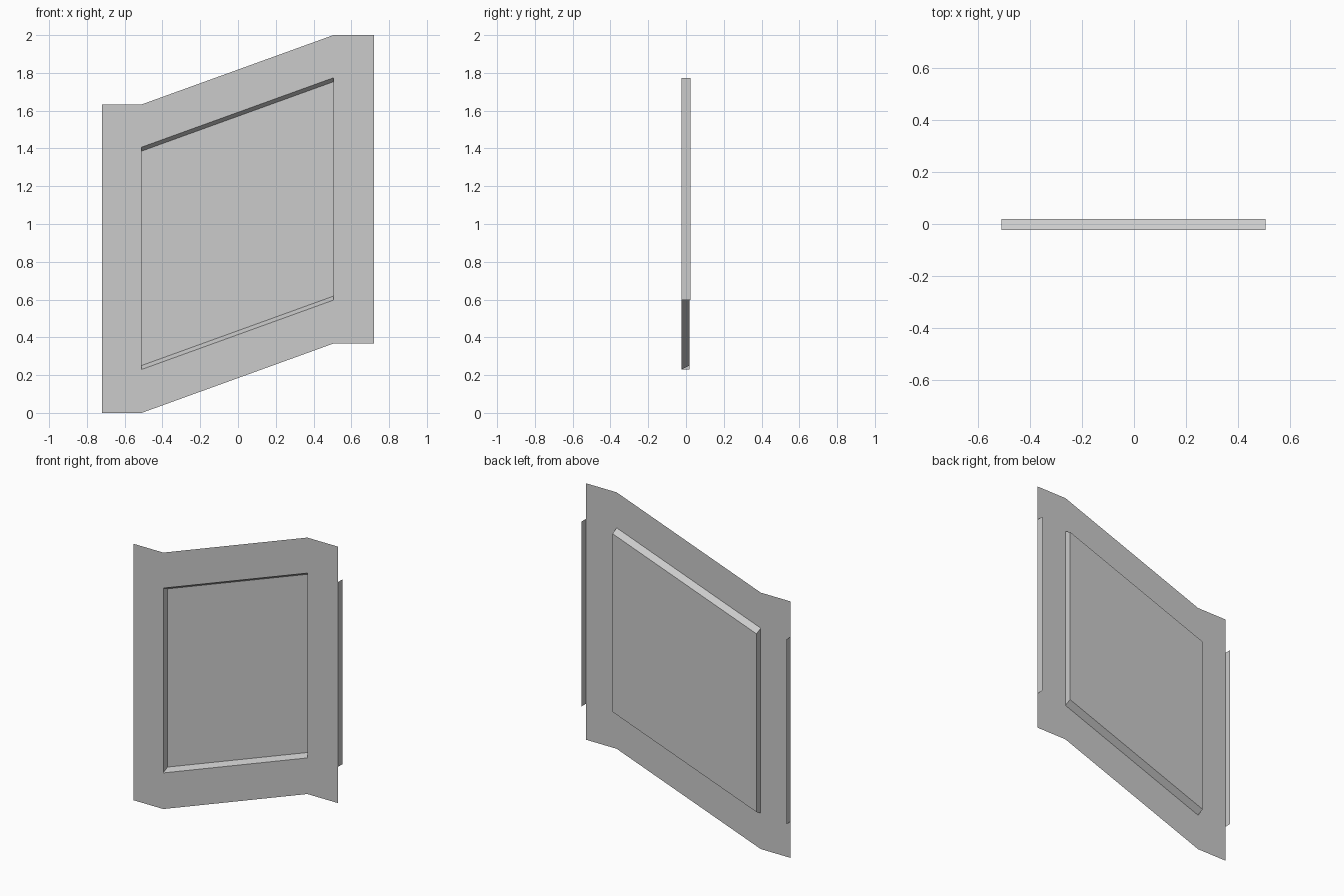
import bpy
import bmesh

cube = bpy.data.objects.get("Cube")
if cube:
    bpy.data.objects.remove(cube, do_unlink=True)

GREY = (0.6, 0.6, 0.6, 1.0)
grey = bpy.data.materials.new("plain grey")
grey.use_nodes = True
grey.diffuse_color = GREY
grey.node_tree.nodes["Principled BSDF"].inputs["Base Color"].default_value = GREY

# Shared layout: the sheet steps up by RISE between its left and right columns
RISE = 0.367
FRONT, BACK = -0.0235, 0.0185
X_OUT, X_LOW, X_HIGH = 0.72, -0.51, 0.505
COLUMNS = [(-X_OUT, 0), (X_LOW, 0), (X_HIGH, RISE), (X_OUT, RISE)]
ROWS = [0, 0.23, 1.407, 1.633]
TAPER = 0.021


def make_part(name, quads):
    """Build one object from a list of four-cornered faces."""
    bm = bmesh.new()
    for quad in quads:
        bm.faces.new([bm.verts.new(p) for p in quad])
    bmesh.ops.remove_doubles(bm, verts=bm.verts, dist=0.0001)
    mesh = bpy.data.meshes.new(name)
    bm.to_mesh(mesh)
    bm.free()
    mesh.materials.append(grey)
    obj = bpy.data.objects.new(name, mesh)
    bpy.context.collection.objects.link(obj)
    return obj


def point(col, row, y=FRONT, shift=0):
    x, lift = COLUMNS[col]
    return (x, y, ROWS[row] + lift + shift)


# Flat frame around the slanted opening
make_part("sheet_frame", [
    [point(c, r), point(c + 1, r), point(c + 1, r + 1), point(c, r + 1)]
    for c in range(3) for r in range(3) if (c, r) != (1, 1)])

# Recess walls and back panel, narrowing slightly in height toward the back
corners = [(1, 1, TAPER), (2, 1, TAPER), (2, 2, -TAPER), (1, 2, -TAPER)]
rim = [point(c, r) for c, r, s in corners]
base = [point(c, r, BACK, s) for c, r, s in corners]
walls = [[rim[i], rim[(i + 1) % 4], base[(i + 1) % 4], base[i]] for i in range(4)]
make_part("recessed_panel", walls + [base])

# Folded flanges on the two outer edges, pointing backward
for name, col, depth in (("right_flange", 0, BACK), ("left_flange", 3, -FRONT)):
    quad = [point(col, 1), point(col, 1, depth), point(col, 2, depth), point(col, 2)]
    make_part(name, [quad if col else quad[::-1]])
